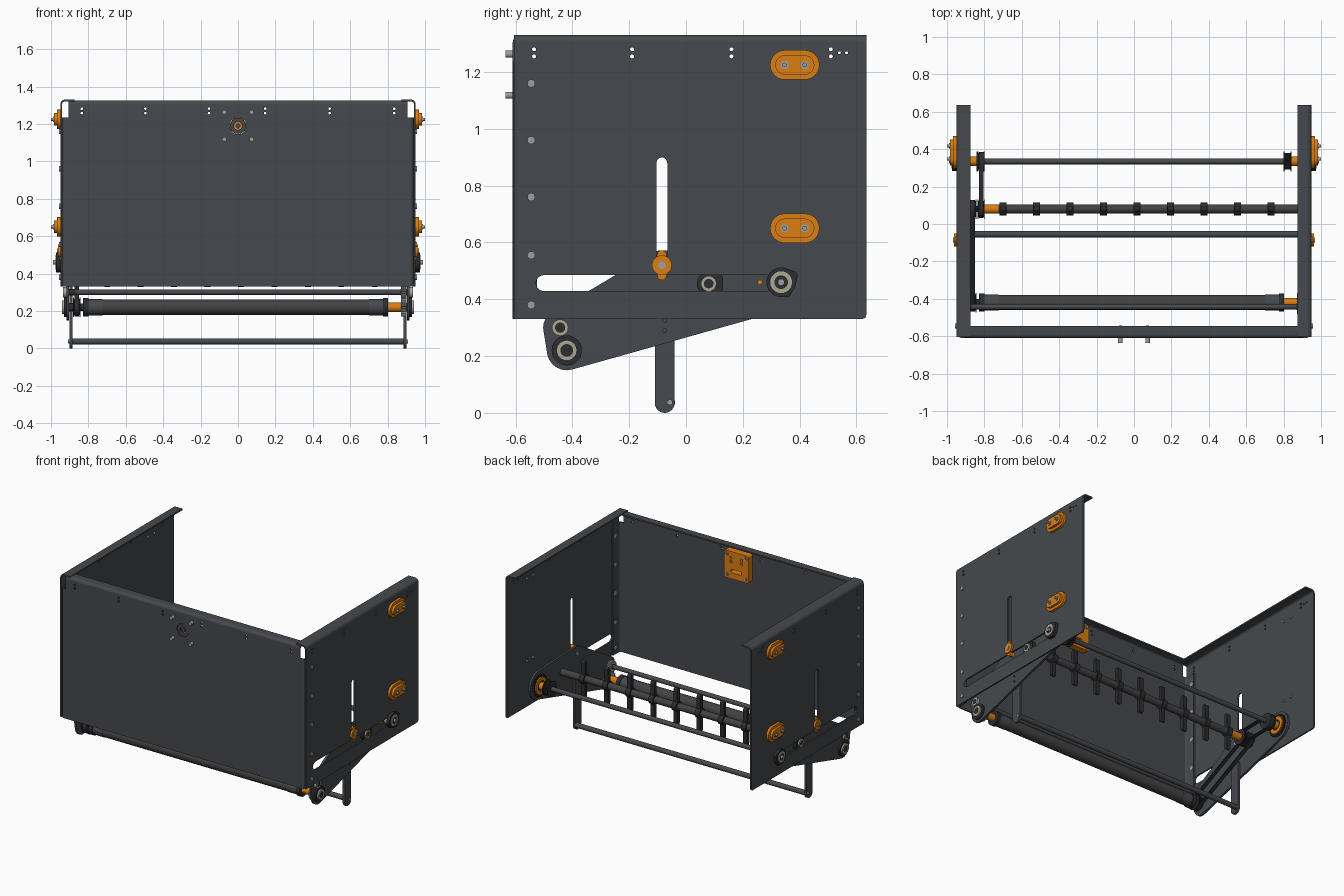
import bpy, bmesh
from math import sin, cos, pi
from mathutils import Matrix
from mathutils.geometry import convex_hull_2d

if "Cube" in bpy.data.objects:
    bpy.data.objects.remove(bpy.data.objects["Cube"])


def material(name, r, g, b):
    m = bpy.data.materials.new(name)
    m.diffuse_color = (r, g, b, 1)
    m.use_nodes = True
    m.node_tree.nodes["Principled BSDF"].inputs["Base Color"].default_value = m.diffuse_color
    return m


SHEET = material("dark_sheet", 0.060, 0.066, 0.075)
BLACK = material("black", 0.025, 0.026, 0.028)
ORANGE = material("orange", 0.70, 0.21, 0.006)
BEIGE = material("beige", 0.42, 0.39, 0.30)
STEEL = material("steel", 0.33, 0.35, 0.38)
TUBE = material("tube", 0.055, 0.055, 0.057)

PLANES = {  # columns: local x, local y, extrusion direction
    "yz": Matrix(((0, 0, 1), (1, 0, 0), (0, 1, 0))),
    "xz": Matrix(((1, 0, 0), (0, 0, -1), (0, 1, 0))),
    "xy": Matrix.Identity(3),
}
AXIS = {"yz": 0, "xz": 1, "xy": 2}


def plate(name, loops, plane, a, b, mat):
    """Extrude an outline (first loop) with holes (other loops) from a to b."""
    cu = bpy.data.curves.new(name, "CURVE")
    cu.dimensions, cu.fill_mode, cu.extrude = "2D", "BOTH", abs(b - a) / 2
    for loop in loops:
        sp = cu.splines.new("POLY")
        sp.points.add(len(loop) - 1)
        for p, (u, v) in zip(sp.points, loop):
            p.co = (u, v, 0, 1)
        sp.use_cyclic_u = True
    tmp = bpy.data.objects.new(name + "_curve", cu)
    me = bpy.data.meshes.new_from_object(tmp)
    bpy.data.objects.remove(tmp)
    bm = bmesh.new()
    bm.from_mesh(me)
    bmesh.ops.remove_doubles(bm, verts=bm.verts, dist=1e-5)
    bmesh.ops.transform(bm, matrix=PLANES[plane].to_4x4(), verts=bm.verts)
    off = [0, 0, 0]
    off[AXIS[plane]] = (a + b) / 2
    bmesh.ops.translate(bm, vec=off, verts=bm.verts)
    bmesh.ops.recalc_face_normals(bm, faces=bm.faces)
    bm.to_mesh(me)
    me.materials.clear()
    me.materials.append(mat)
    ob = bpy.data.objects.new(name, me)
    bpy.context.collection.objects.link(ob)
    return ob


def circle(u, v, r, n=24):
    return [(u + r * cos(2 * pi * i / n), v + r * sin(2 * pi * i / n)) for i in range(n)]


def hull(*circles):
    pts = [p for c in circles for p in circle(*c)]
    return [pts[i] for i in convex_hull_2d(pts)]


def gear(u, v, r, n):
    return [(u + q * cos(2 * pi * (i + k) / n), v + q * sin(2 * pi * (i + k) / n))
            for i in range(n) for k, q in ((0, r * .88), (.3, r), (.55, r), (.85, r * .88))]


def cyl(name, u, v, r, a, b, mat, plane="yz"):
    return plate(name, [circle(u, v, r)], plane, a, b, mat)


def bend(cu, cv, r, t, a0):
    """Quarter bend of sheet metal: outer arc and inner arc points."""
    arc = lambda q: [(cu + q * cos(a0 + i * pi / 16), cv + q * sin(a0 + i * pi / 16)) for i in range(9)]
    return arc(r), arc(r - t)[::-1]


REAR, MID, ROLL, TOPROLL = (.335, .46), (.08, .455), (-.42, .22), (-.443, .30)

# Front panel with notched top corners and mounting holes
holes = [circle(x, z, .007, 12) for x in (-.835, -.495, -.155, .145, .49, .835) for z in (1.258, 1.282)]
outline = [(-.92, .33), (.92, .33), (.92, 1.235), (.905, 1.235), (.905, 1.305),
           (-.905, 1.305), (-.905, 1.235), (-.92, 1.235)]
plate("front_panel", [outline, circle(0, 1.19, .045)] + holes, "xz", -.61, -.60, SHEET)
o, i = bend(-.59, 1.305, .02, .01, pi / 2)
plate("front_panel_top_flange", [o + i + [(-.545, 1.315), (-.545, 1.325)]], "yz", -.905, .905, SHEET)

for s, side in ((1, "right"), (-1, "left")):
    def X(*v):
        return sorted(s * a for a in v)

    # Front panel return flange
    o, i = bend(.92, -.59, .02, .01, -pi / 2)
    prof = o + [(.94, -.525), (.93, -.525)] + i
    plate(side + "_front_return", [[(s * u, v) for u, v in prof]], "xy", .33, 1.235, SHEET)

    # Side panel with slots, then its bent top flange
    holes = [circle(y, z, .007, 12) for y in (-.535, -.19, .16, .51) for z in (1.255, 1.28)]
    holes += [circle(y, 1.268, .005, 12) for y in (.54, .565)]
    holes += [hull((-.5, .457, .028), (.34, .457, .028)), hull((-.085, .88, .019), (-.085, .52, .019))]
    outline = [(-.605, .33), (.62, .33), (.631, .334), (.635, .345), (.635, 1.305), (-.605, 1.305)]
    plate(side + "_side_panel", [outline] + holes, "yz", *X(.94, .95), SHEET)
    o, i = bend(.925, 1.305, .025, .01, 0)
    prof = o + [(.873, 1.33), (.873, 1.32)] + i
    plate(side + "_side_top_flange", [[(s * u, v) for u, v in prof]], "xz", -.605, .635, SHEET)
    for z in (.38, .555, .76, .96, 1.16):
        cyl(side + "_corner_rivet", -.545, z, .014, *X(.928, .956), STEEL)

    # Two-tier bumpers
    for z in (1.225, .65):
        plate(side + "_bumper_base", [hull((.348, z, .052), (.418, z, .052))], "yz", *X(.95, .967), ORANGE)
        plate(side + "_bumper_cap", [hull((.348, z, .034), (.418, z, .034))], "yz", *X(.967, .984), ORANGE)
        for y in (.347, .418):
            cyl(side + "_bumper_washer", y, z, .014, *X(.984, .989), STEEL)
            cyl(side + "_bumper_bolt", y, z, .008, *X(.93, 1.0), STEEL)

    # Swing arm plate, slider knob and hanging leg
    arm = hull((*ROLL, .07), (*TOPROLL, .06), (.33, .46, .098), (-.09, .53, .042))
    plate(side + "_swing_arm", [arm, circle(-.075, .29, .007, 12), circle(-.075, .325, .007, 12)],
          "yz", *X(.903, .918), SHEET)
    cyl(side + "_slider_knob", -.085, .52, .035, *X(.95, .963), ORANGE)
    plate(side + "_slider_block", [hull((-.085, .52, .017), (-.085, .555, .017))], "yz", *X(.918, .955), ORANGE)
    cyl(side + "_slider_lower", -.085, .483, .016, *X(.918, .955), ORANGE)
    cyl(side + "_slider_bolt", -.085, .52, .013, *X(.9, .968), STEEL)
    plate(side + "_leg", [hull((-.075, .035, .035), (-.075, .35, .035))], "yz", *X(.886, .902), SHEET)
    cyl(side + "_leg_bolt", -.057, .037, .010, *X(.88, .908), STEEL)
    cyl(side + "_arm_pin", .26, .46, .009, *X(.9, .93), ORANGE)

    # Bearings on the arm
    for nm, (y, z), r, a, b in (("rear", REAR, .048, .918, .972), ("middle", MID, .034, .918, .945),
                                ("roller", ROLL, .045, .918, .935), ("top_roller", TOPROLL, .036, .918, .93)):
        if nm == "rear":
            plate(side + "_rear_housing", [hull((y, z, .052), (y + .045, z + .025, .013), (y + .02, z - .04, .013))],
                  "yz", *X(.95, b), BLACK)
        elif nm != "top_roller":
            plate(side + f"_{nm}_housing", [hull((y, z, r + .008), (y + .04, z + .02, .01), (y + .04, z - .02, .01))],
                  "yz", *X(a, b - .005), BLACK)
        plate(side + f"_{nm}_bearing", [circle(y, z, r * .8), circle(y, z, r * .5)], "yz", *X(a, b + .005), BEIGE)
        cyl(side + f"_{nm}_journal", y, z, r * .5, *X(.87, b + .003), BLACK)
    cyl(side + "_rear_axle_end", *REAR, .012, *X(.95, .988), STEEL)

    # Rear shaft sprockets and spacers
    plate(side + "_rear_sprocket", [gear(*REAR, .076, 30)], "yz", *X(.89, .902), BLACK)
    plate(side + "_rear_ring", [circle(*REAR, .06), circle(*REAR, .035)], "yz", *X(.882, .892), ORANGE)
    cyl(side + "_rear_spacer", *REAR, .026, *X(.838, .885), ORANGE)
    plate(side + "_rear_pulley", [gear(*REAR, .044, 20)], "yz", *X(.80, .84), BLACK)
    for a in (.798, .836):
        cyl(side + "_pulley_rim", *REAR, .053, *X(a, a + .006), BLACK)

# Cross shafts
cyl("rear_shaft", *REAR, .016, -.86, .86, SHEET)
cyl("leg_crossbar", -.055, .037, .017, -.888, .888, SHEET)
cyl("top_roller_shaft", *TOPROLL, .015, -.9, .9, SHEET)

# Paddle shaft
cyl("paddle_shaft", *MID, .024, -.74, .9, TUBE)
cyl("paddle_shaft_stub", *MID, .015, -.9, -.74, BLACK)
cyl("paddle_spacer", *MID, .025, -.80, -.725, ORANGE)
for k in range(9):
    x = -.70 + .179 * k
    y, z = MID
    cyl("paddle_hub", y, z, .034, x - .018, x + .018, BLACK)
    plate("paddle_blades", [hull((y, z - .115, .013), (y, z + .115, .013))], "yz", x - .015, x + .015, BLACK)

# Front roller with collars
cyl("roller_tube", *ROLL, .041, -.73, .70, TUBE)
for a, b in ((-.80, -.725), (.70, .775)):
    cyl("roller_sleeve", *ROLL, .043, a, b, SHEET)
for a, b in ((-.83, -.80), (.775, .803)):
    cyl("roller_collar", *ROLL, .049, a, b, BLACK)
cyl("roller_spacer", *ROLL, .025, .80, .872, ORANGE)
cyl("roller_stub", *ROLL, .02, -.9, -.83, BLACK)
plate("roller_gear", [gear(*ROLL, .05, 22)], "yz", .872, .90, STEEL)
plate("top_roller_gear", [gear(*TOPROLL, .038, 18)], "yz", .872, .90, STEEL)

# Drive belts on the left side
for nm, p, q, x in (("rear", REAR, MID, -.817), ("front", MID, ROLL, -.862)):
    plate(nm + "_belt", [hull((*p, .049), (*q, .049)), hull((*p, .042), (*q, .042))],
          "yz", x - .013, x + .013, BLACK)
    for c in (p, q):
        plate(nm + "_belt_pulley", [gear(*c, .043, 20)], "yz", x - .014, x + .014, BLACK)
        for e in (-.019, .014):
            cyl(nm + "_belt_pulley_rim", *c, .052, x + e, x + e + .005, BLACK)

# Mounting block behind the front panel
block = [hull(*[(x, 1.19 + z, .012) for x in (-.083, .083) for z in (-.083, .083)])]
block += [circle(x, z, .009, 12) for x in (-.04, .04) for z in (1.215, 1.24)]
block += [hull((-.03, 1.15, .012), (.03, 1.15, .012))]
plate("mount_block", block, "xz", -.598, -.553, ORANGE)
plate("mount_ring", [circle(0, 1.19, .043), circle(0, 1.19, .022)], "xz", -.608, -.598, SHEET)
cyl("mount_core", 0, 1.19, .014, -.606, -.596, SHEET, "xz")
for x in (-.073, .073):
    for z in (1.118, 1.263):
        cyl("mount_bolt_shank", x, z, .008, -.62, -.542, BEIGE, "xz")
        cyl("mount_bolt_head", x, z, .012, -.635, -.61, STEEL, "xz")
        cyl("mount_bolt_nut", x, z, .013, -.553, -.546, BEIGE, "xz")

# Smooth the round surfaces, keep edges sharp
for ob in bpy.context.collection.objects:
    ob.select_set(True)
    bpy.context.view_layer.objects.active = ob
bpy.ops.object.shade_smooth_by_angle()
